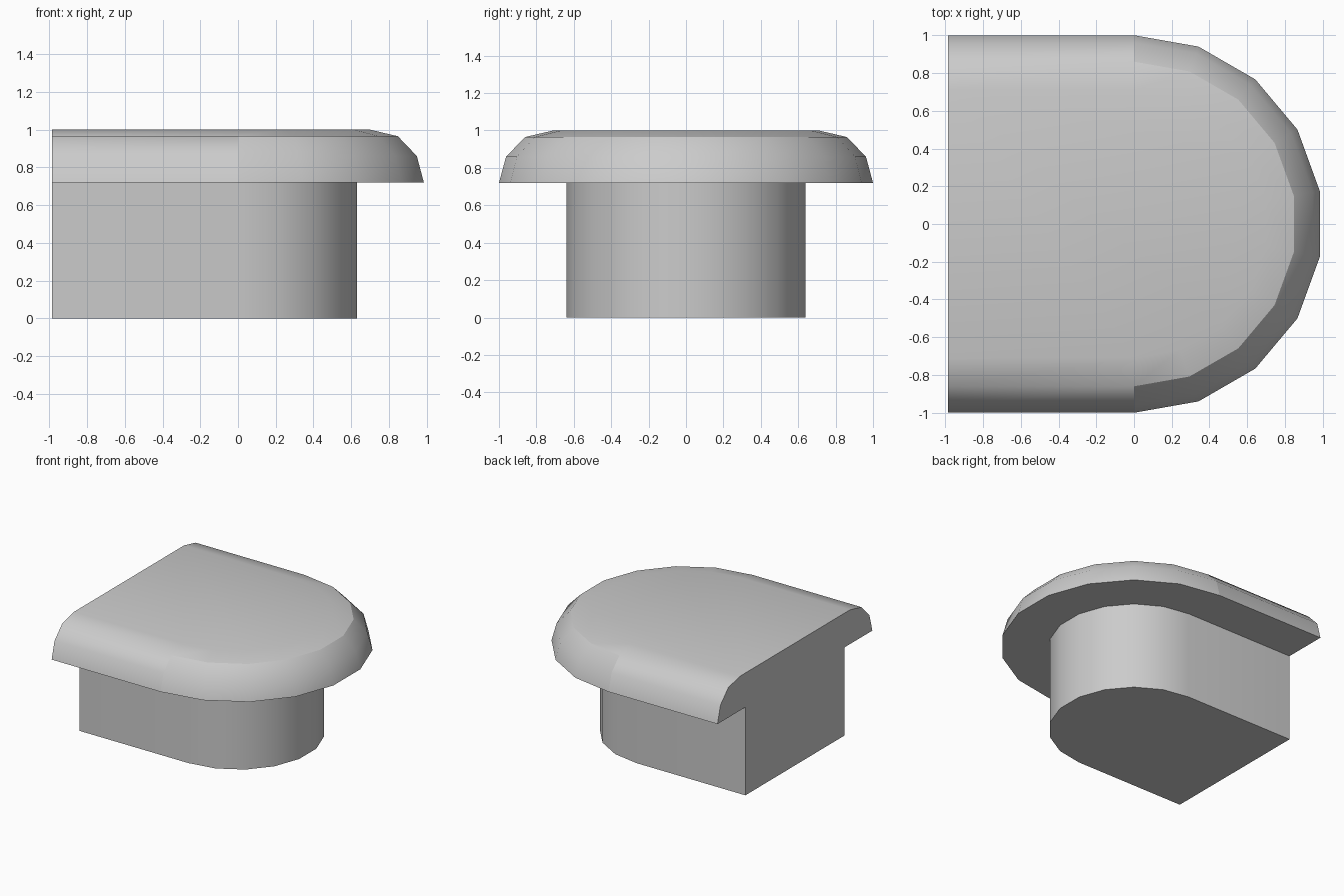
import bpy
import bmesh
from math import cos, sin, radians

if "Cube" in bpy.data.objects:
    bpy.data.objects.remove(bpy.data.objects["Cube"])

END_X = -0.985

grey = bpy.data.materials.new("plain grey")
grey.use_nodes = True
grey.diffuse_color = (0.6, 0.6, 0.6, 1)
grey.node_tree.nodes["Principled BSDF"].inputs["Base Color"].default_value = (0.6, 0.6, 0.6, 1)


def outline(radius):
    """D shape: flat end at -x, faceted half circle at +x."""
    arc = [(radius * cos(radians(a)), radius * sin(radians(a))) for a in range(-90, 91, 20)]
    return [(END_X, -radius)] + arc + [(END_X, radius)]


def loft(name, profile):
    """Stack D outlines through (radius, height) pairs and close both ends."""
    bm = bmesh.new()
    rings = [[bm.verts.new((x, y, z)) for x, y in outline(r)] for r, z in profile]
    for low, high in zip(rings, rings[1:]):
        for i in range(len(low)):
            j = (i + 1) % len(low)
            bm.faces.new((low[i], low[j], high[j], high[i]))
    bm.faces.new(rings[0][::-1])
    bm.faces.new(rings[-1])
    bmesh.ops.recalc_face_normals(bm, faces=bm.faces[:])
    mesh = bpy.data.meshes.new(name)
    bm.to_mesh(mesh)
    bm.free()
    mesh.materials.append(grey)
    obj = bpy.data.objects.new(name, mesh)
    bpy.context.collection.objects.link(obj)
    bpy.ops.object.select_all(action="DESELECT")
    obj.select_set(True)
    bpy.context.view_layer.objects.active = obj
    bpy.ops.object.shade_smooth_by_angle(angle=radians(40))
    return obj


# Stem
loft("stem", [(0.64, 0), (0.64, 0.72)])

# Rounded cap
SHOULDER = 0.965
cap = loft("cap", [(1, 0.72), (0.962, 0.86), (0.86, SHOULDER), (0.71, 1)])

# Crease around the curved shoulder and down the seams beside it
for edge in cap.data.edges:
    a, b = (cap.data.vertices[i].co for i in edge.vertices)
    on_curve = min(a.x, b.x) > -0.01
    on_shoulder = min(a.z, b.z) > SHOULDER - 0.01 and max(a.z, b.z) < SHOULDER + 0.01
    on_seam = max(abs(a.x), abs(b.x)) < 0.01 and max(a.z, b.z) < SHOULDER + 0.01
    if on_curve and (on_shoulder or on_seam):
        edge.use_edge_sharp = True
